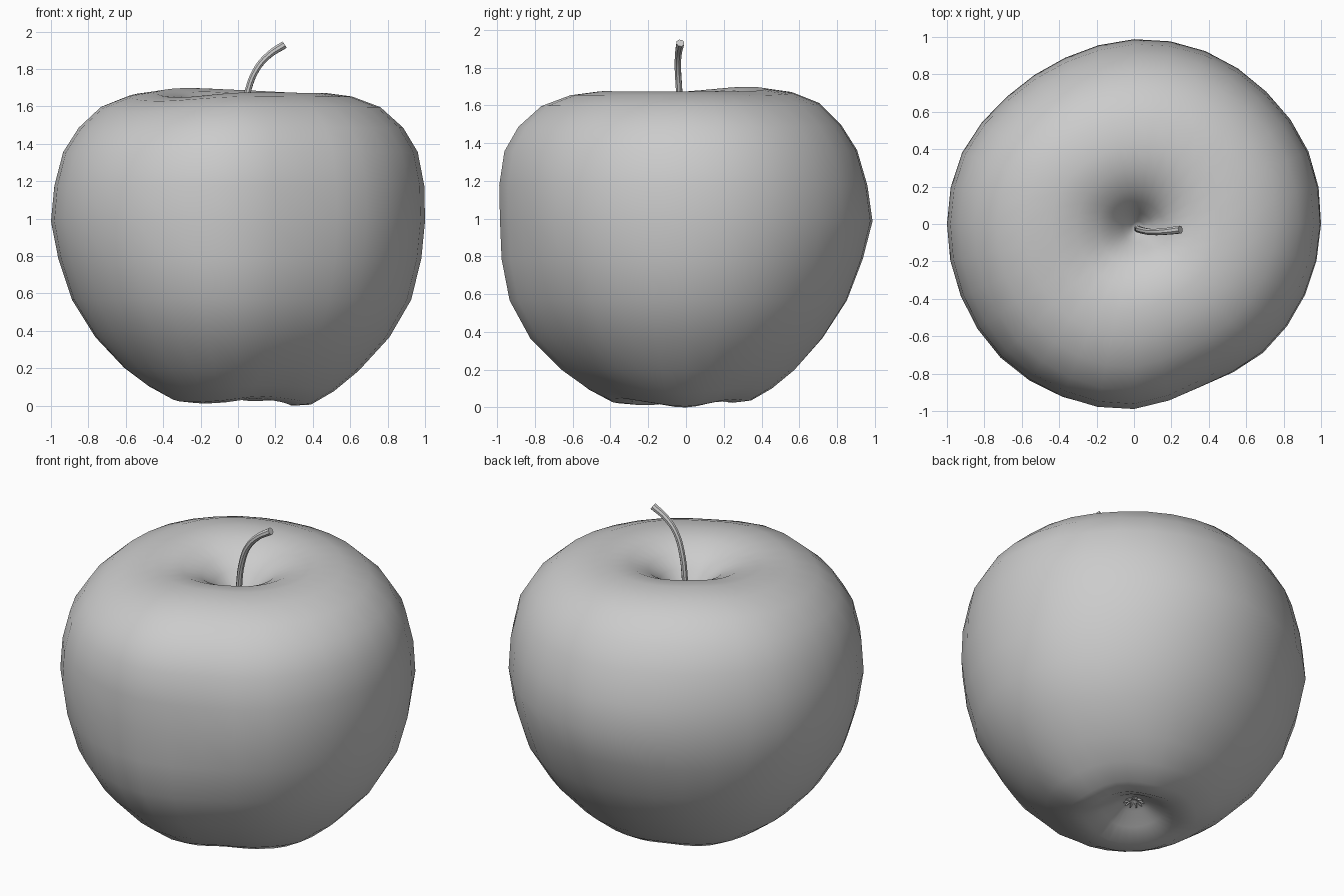
import bpy, bmesh, math
from mathutils import Vector, Matrix

if "Cube" in bpy.data.objects:
    bpy.data.objects.remove(bpy.data.objects["Cube"])

SEG = 32


def ring(table, a):
    """Smooth periodic interpolation of evenly spaced values round the fruit."""
    n = len(table)
    t = (a / math.tau) % 1 * n
    i = int(t)
    t -= i
    p0, p1, p2, p3 = (table[(i + k) % n] for k in (-1, 0, 1, 2))
    return p1 + 0.5 * t * (p2 - p0 + t * (2*p0 - 5*p1 + 4*p2 - p3
                                          + t * (3*(p1 - p2) + p3 - p0)))


def finish(name, bm):
    bmesh.ops.recalc_face_normals(bm, faces=bm.faces)
    me = bpy.data.meshes.new(name)
    bm.to_mesh(me)
    bm.free()
    ob = bpy.data.objects.new(name, me)
    bpy.context.collection.objects.link(ob)
    return ob


# Irregularities round the fruit, counter-clockwise from +x
plan = [1.0, 1.01, 1.0, 1.0, .988, .962, .962, .995, 1.0, 1.003, 1.01, 1.0, .985, .94, .975, .99]
taper = [.025, -.02, -.075, -.04, -.035, 0, .06, .01]
top_lift = [0, 0, .015, .025, 0, -.025, 0, 0]
base_lift = [-.03, .012, .005, .025, .012, .02, -.01, -.008, .022, 0]

# Profile from stem hollow, over the shoulder, to the calyx hollow
profile = [(.035, 1.42), (.08, 1.48), (.14, 1.56), (.21, 1.62), (.32, 1.67),
           (.45, 1.687), (.6, 1.667), (.75, 1.61), (.87, 1.5), (.95, 1.37),
           (.99, 1.19), (1, 1), (.972, .8), (.91, .58), (.79, .38),
           (.63, .21), (.5, .11), (.38, .045), (.28, .035), (.18, .08),
           (.09, .13), (.035, .15)]

# Apple body
bm = bmesh.new()
rows = []
for r, z in profile:
    row = []
    for k in range(SEG):
        a = math.tau * k / SEG
        w = min(1, (1 - z) / .6) if z < 1 else min(.6, (z - 1) / .8)
        rr = r * ring(plan, a) * (1 + w * ring(taper, a))
        edge = min(1, r / .35)
        if z > 1.2:
            zz = z + ring(top_lift, a) * edge * min(1, (z - 1.2) / .4)
        else:
            zz = z + ring(base_lift, a) * edge * max(0, 1 - z / .3)
        c = .02 * max(0, 1 - r / .5) if z > 1.2 else 0
        row.append(bm.verts.new((rr * math.cos(a) + c, rr * math.sin(a) - c, zz)))
    rows.append(row)
for A, B in zip(rows, rows[1:]):
    for k in range(SEG):
        j = (k + 1) % SEG
        bm.faces.new((A[k], A[j], B[j], B[k]))
for row, x, y, z in ((rows[0], .02, -.02, 1.39), (rows[-1], 0, 0, .155)):
    tip = bm.verts.new((x, y, z))
    for k in range(SEG):
        bm.faces.new((row[k], row[(k + 1) % SEG], tip))
low = min(v.co.z for v in bm.verts)
for v in bm.verts:
    v.co.z -= low
body = finish("apple_body", bm)
for p in body.data.polygons:
    p.use_smooth = True

# Stem: bent tube, slightly wider at the cut end
path = [(.02, -.025, 1.36, 1.0), (.03, -.03, 1.55, .9), (.055, -.037, 1.69, .9),
        (.1, -.043, 1.8, .9), (.165, -.04, 1.875, .95), (.248, -.03, 1.93, 1.1)]
cu = bpy.data.curves.new("stem", 'CURVE')
cu.dimensions = '3D'
cu.bevel_depth = .02
cu.bevel_resolution = 2
cu.resolution_u = 4
cu.use_fill_caps = True
sp = cu.splines.new('BEZIER')
sp.bezier_points.add(len(path) - 1)
for bp, (x, y, z, s) in zip(sp.bezier_points, path):
    bp.co = (x, y, z)
    bp.radius = s
    bp.handle_left_type = bp.handle_right_type = 'AUTO'
stem = bpy.data.objects.new("stem", cu)
bpy.context.collection.objects.link(stem)
bpy.context.view_layer.objects.active = stem
stem.select_set(True)
bpy.ops.object.convert(target='MESH')
bpy.ops.object.shade_smooth_by_angle(angle=math.radians(40))

# Calyx: ring of small pointed sepals spreading out below
bm = bmesh.new()
for k in range(10):
    a = math.tau * k / 10
    d = Vector((math.cos(a), math.sin(a), -.55)).normalized()
    m = (Matrix.Translation(Vector((0, 0, .145)) + d * .032)
         @ d.to_track_quat('Z', 'Y').to_matrix().to_4x4())
    bmesh.ops.create_cone(bm, cap_ends=True, segments=5, radius1=.013,
                          radius2=.004, depth=.065, matrix=m)
finish("calyx", bm)
